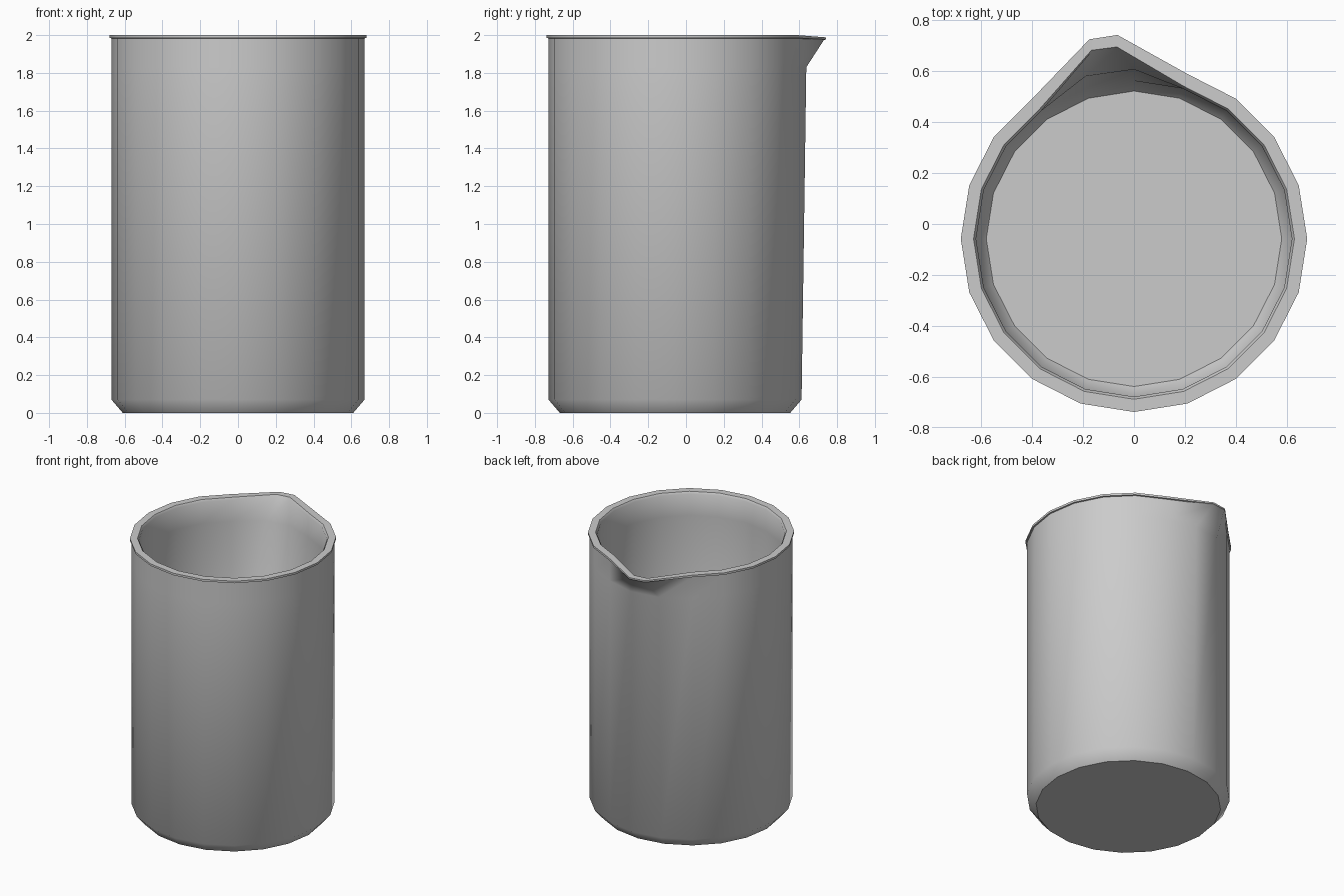
import bpy, bmesh, math

if "Cube" in bpy.data.objects:
    bpy.data.objects.remove(bpy.data.objects["Cube"])

SIDES, CY = 20, -0.058

# Each ring: radius, height, optional (x, y, z) for the two spout corners
rings = [
    (0.61, 0.0, None),                                              # outer base
    (0.67, 0.07, None),                                             # base chamfer
    (0.67, 1.83, ((0.0, 0.637, 1.83), (-0.205, 0.605, 1.83))),      # spout root
    (0.67, 1.983, ((-0.067, 0.73, 1.974), (-0.173, 0.715, 1.974))), # under lip
    (0.68, 1.985, ((-0.065, 0.742, 1.977), (-0.175, 0.725, 1.977))),
    (0.68, 2.0, ((-0.065, 0.742, 1.988), (-0.175, 0.725, 1.988))),  # lip top
    (0.63, 2.0, ((-0.067, 0.695, 1.988), (-0.167, 0.682, 1.988))),
    (0.62, 1.985, ((-0.067, 0.69, 1.974), (-0.167, 0.675, 1.974))), # inner lip
    (0.62, 1.83, ((0.0, 0.607, 1.83), (-0.19, 0.58, 1.83))),
    (0.62, 0.10, None),                                             # inner wall foot
    (0.58, 0.05, None),                                             # inner floor
]

bm = bmesh.new()
loops = []
for r, z, spout in rings:
    loop = []
    for k in range(SIDES):
        a = 2 * math.pi * k / SIDES
        co = (r * math.cos(a), CY + r * math.sin(a), z)
        if spout and k in (5, 6):
            co = spout[k - 5]
        loop.append(bm.verts.new(co))
    loops.append(loop)

# Walls between rings, then base and floor
for lo, hi in zip(loops, loops[1:]):
    for k in range(SIDES):
        n = (k + 1) % SIDES
        bm.faces.new((lo[k], lo[n], hi[n], hi[k]))
bm.faces.new(loops[0][::-1])
bm.faces.new(loops[-1])
bmesh.ops.recalc_face_normals(bm, faces=bm.faces)

mesh = bpy.data.meshes.new("beaker")
bm.to_mesh(mesh)
bm.free()
beaker = bpy.data.objects.new("beaker", mesh)
bpy.context.collection.objects.link(beaker)
bpy.context.view_layer.objects.active = beaker
beaker.select_set(True)
bpy.ops.object.shade_smooth_by_angle(angle=math.radians(42))
